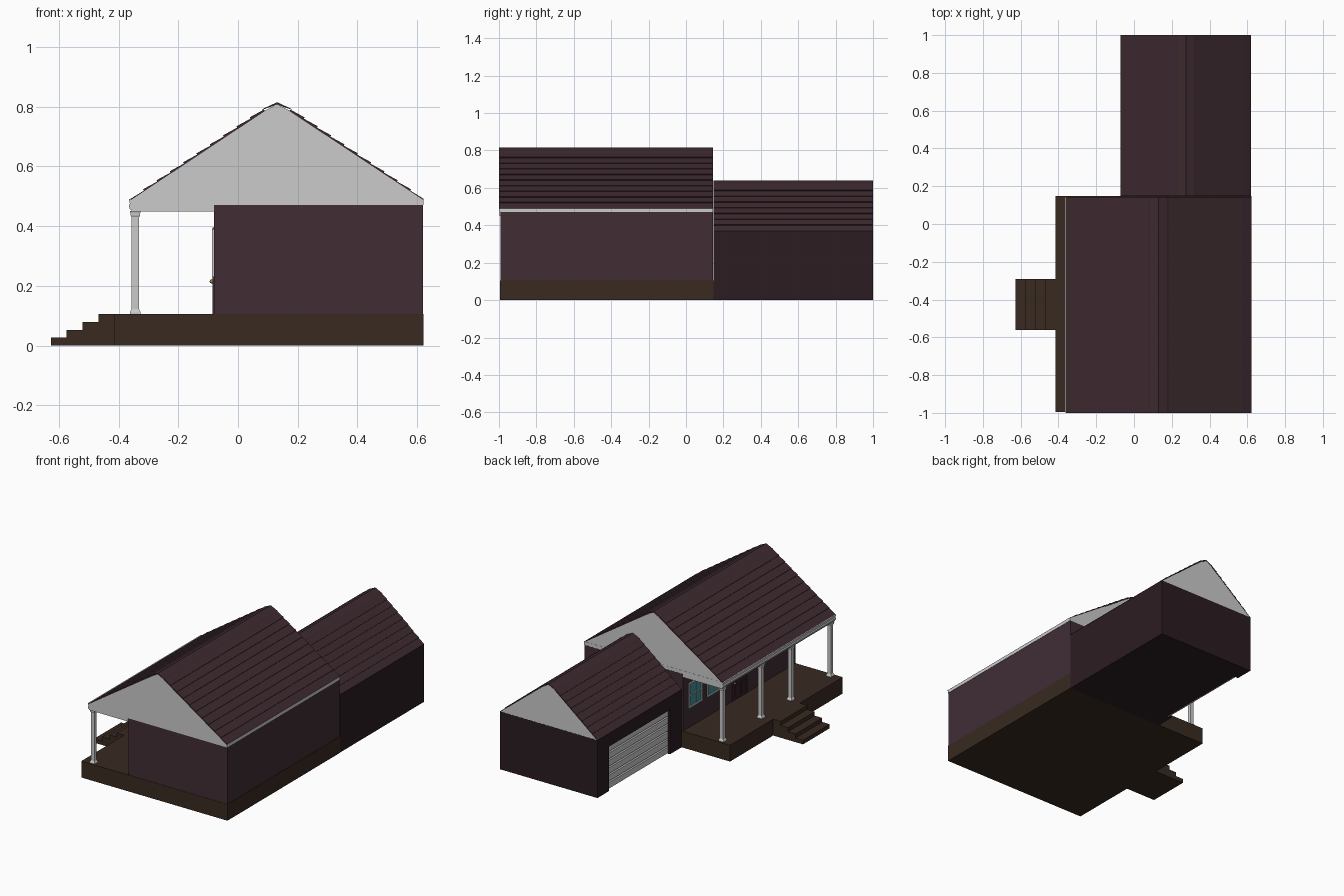
import bpy, bmesh, math
from mathutils import Vector

if "Cube" in bpy.data.objects:
    bpy.data.objects.remove(bpy.data.objects["Cube"])


def material(name, rgb):
    m = bpy.data.materials.new(name)
    m.diffuse_color = (*rgb, 1)
    m.use_nodes = True
    m.node_tree.nodes["Principled BSDF"].inputs["Base Color"].default_value = m.diffuse_color
    return m


SIDING = material("plum siding", (0.052, 0.026, 0.036))
GARAGE = material("dark siding", (0.024, 0.012, 0.016))
ROOF = material("plum shingle", (0.047, 0.023, 0.029))
WOOD = material("brown wood", (0.040, 0.023, 0.015))
DOOR = material("door maroon", (0.035, 0.012, 0.016))
GLASS = material("teal glass", (0.05, 0.30, 0.33))
BRASS = material("brass", (0.35, 0.25, 0.05))


def finish(name, bm, mat=None):
    bmesh.ops.recalc_face_normals(bm, faces=bm.faces[:])
    me = bpy.data.meshes.new(name)
    bm.to_mesh(me)
    bm.free()
    ob = bpy.data.objects.new(name, me)
    bpy.context.collection.objects.link(ob)
    if mat:
        me.materials.append(mat)
    return ob


def box(name, x, y, z, mat=None):
    bm = bmesh.new()
    bmesh.ops.create_cube(bm, size=1)
    for v in bm.verts:
        v.co = [(a + b) / 2 + c * (b - a) for (a, b), c in zip((x, y, z), v.co)]
    return finish(name, bm, mat)


def prism(name, profile, y0, y1, mat=None):
    """Extrude an x-z outline along y."""
    bm = bmesh.new()
    face = bm.faces.new([bm.verts.new((x, y0, z)) for x, z in profile])
    out = bmesh.ops.extrude_face_region(bm, geom=[face])["geom"]
    bmesh.ops.translate(bm, vec=(0, y1 - y0, 0),
                        verts=[g for g in out if isinstance(g, bmesh.types.BMVert)])
    return finish(name, bm, mat)


def gable_roof(name, x0, x1, eave, ridge, y0, y1, rows):
    """Grey gable core, lapped shingle courses and a ridge cap."""
    mid, half = (x0 + x1) / 2, (x1 - x0) / 2
    cap_w = 0.045
    cap_z = ridge - 0.024
    core = [(x0 + 0.004, eave), (x1 - 0.004, eave), (mid + cap_w, cap_z - 0.006),
            (mid, ridge - 0.007), (mid - cap_w, cap_z - 0.006)]
    prism(name + "_gable", core, y0 + 0.001, y1 - 0.001)
    a, b = Vector((half, eave)), Vector((cap_w, cap_z))
    d = (b - a).normalized()
    n = Vector((-d.y, d.x))
    if n.y < 0:
        n = -n
    for side, sx in (("left", -1), ("right", 1)):
        pts = []
        for i in range(rows):
            p, q = a.lerp(b, i / rows), a.lerp(b, (i + 1) / rows)
            pts += [p + n * (0.004 if i else 0.001), q - n * 0.001]
        pts += [b - n * 0.007, a - n * 0.003]
        prism(f"{name}_shingles_{side}", [(mid + sx * p.x, p.y) for p in pts], y0, y1, ROOF)
    cap = [(mid - cap_w - 0.006, cap_z - 0.002), (mid - cap_w, cap_z + 0.003), (mid, ridge),
           (mid + cap_w, cap_z + 0.003), (mid + cap_w + 0.006, cap_z - 0.002), (mid, ridge - 0.008)]
    prism(name + "_ridge_cap", cap, y0, y1, ROOF)


# Deck foundation and entry steps
box("foundation", (-0.415, 0.622), (-0.995, 0.147), (0, 0.105), WOOD)
steps = [(-0.415, 0)]
for i in range(4):
    x = -0.415 - 0.053 * (4 - i)
    steps += [(x, 0.0262 * i), (x, 0.0262 * (i + 1))]
steps += [(-0.415, 0.105)]
prism("entry_steps", steps, -0.56, -0.29, WOOD)

# House walls, porch ceiling and trim
box("house_walls", (-0.08, 0.62), (-0.993, 0.145), (0.105, 0.47), SIDING)
box("eave_board", (-0.357, 0.622), (-0.998, 0.144), (0.47, 0.491))
box("porch_beam", (-0.357, -0.33), (-0.998, 0.144), (0.449, 0.47))
for name, y in (("front", -0.998), ("rear", 0.117)):
    box(f"porch_end_beam_{name}", (-0.357, -0.08), (y, y + 0.027), (0.449, 0.47))
gutter = [(-0.357, 0.455), (-0.363, 0.457), (-0.366, 0.468), (-0.362, 0.475), (-0.366, 0.491), (-0.357, 0.491)]
prism("gutter", gutter, -0.998, 0.144)
gable_roof("house_roof", -0.36, 0.622, 0.49, 0.815, -1.0, 0.144, 10)

# Porch columns with flared base and capital
for i, y in enumerate((-0.97, -0.57, -0.27, 0.12)):
    bm = bmesh.new()
    rings = []
    for z, r in ((0.105, 0.018), (0.111, 0.018), (0.122, 0.0125), (0.43, 0.0125),
                 (0.436, 0.016), (0.442, 0.016), (0.45, 0.018)):
        rings.append([bm.verts.new((-0.344 + sx * r, y + sy * r, z))
                      for sx, sy in ((-1, -1), (1, -1), (1, 1), (-1, 1))])
    for lo, hi in zip(rings, rings[1:]):
        for k in range(4):
            bm.faces.new((lo[k], lo[(k + 1) % 4], hi[(k + 1) % 4], hi[k]))
    bm.faces.new(rings[0])
    bm.faces.new(rings[-1])
    finish(f"porch_column_{i + 1}", bm)

# Front door with raised panels and knob
dy = -0.425
box("front_door", (-0.082, -0.075), (dy - 0.065, dy + 0.065), (0.105, 0.385), DOOR)
for s in (-1, 1):
    c = dy + s * 0.03
    for j, (z0, z1) in enumerate(((0.125, 0.2), (0.23, 0.365))):
        box("door_panel", (-0.085, -0.08), (c - 0.021, c + 0.021), (z0, z1), DOOR)
    box("door_jamb", (-0.085, -0.075), tuple(sorted((dy + s * 0.065, dy + s * 0.075))), (0.105, 0.395), SIDING)
box("door_head", (-0.085, -0.075), (dy - 0.075, dy + 0.075), (0.385, 0.395), SIDING)
bm = bmesh.new()
bmesh.ops.create_uvsphere(bm, u_segments=12, v_segments=8, radius=0.007)
bmesh.ops.translate(bm, vec=(-0.088, dy + 0.055, 0.215), verts=bm.verts)
finish("door_knob", bm, BRASS)

# Porch windows: glass, frame and glazing bars
for c in (0.02, -0.165, -0.685, -0.87):
    w, z0, z1 = 0.062, 0.235, 0.385
    zm = (z0 + z1) / 2
    box("window_glass", (-0.082, -0.075), (c - w, c + w), (z0, z1), GLASS)
    for s in (-1, 0, 1):
        t = 0.005 if s else 0.003
        box("window_upright", (-0.087, -0.078), (c + s * w - t, c + s * w + t), (z0, z1))
        z = zm + s * (z1 - z0) / 2
        box("window_rail", (-0.087, -0.078), (c - w - 0.005, c + w + 0.005), (z - t, z + t))

# Garage: shell built around a recessed door opening
gy0, gy1, gtop = 0.265, 0.885, 0.285
box("garage_body", (-0.045, 0.62), (0.147, 1.0), (0, 0.37), GARAGE)
box("garage_pier_inner", (-0.072, -0.045), (0.147, gy0), (0, 0.37), GARAGE)
box("garage_pier_outer", (-0.072, -0.045), (gy1, 1.0), (0, 0.37), GARAGE)
box("garage_lintel", (-0.072, -0.045), (gy0, gy1), (gtop, 0.37), GARAGE)
gable_roof("garage_roof", -0.072, 0.62, 0.37, 0.64, 0.147, 1.0, 8)

# Sectional garage door with grooves between panels
panels = 6
h = gtop / panels
outline = [(-0.044, 0)]
for i in range(panels):
    z = i * h
    outline += [(-0.052, z), (-0.058, z + 0.005), (-0.058, z + h - 0.005), (-0.052, z + h)]
outline += [(-0.044, gtop)]
clean = [p for i, p in enumerate(outline)
         if i == 0 or (Vector(p) - Vector(outline[i - 1])).length > 1e-5]
prism("garage_door", clean, gy0, gy1)
